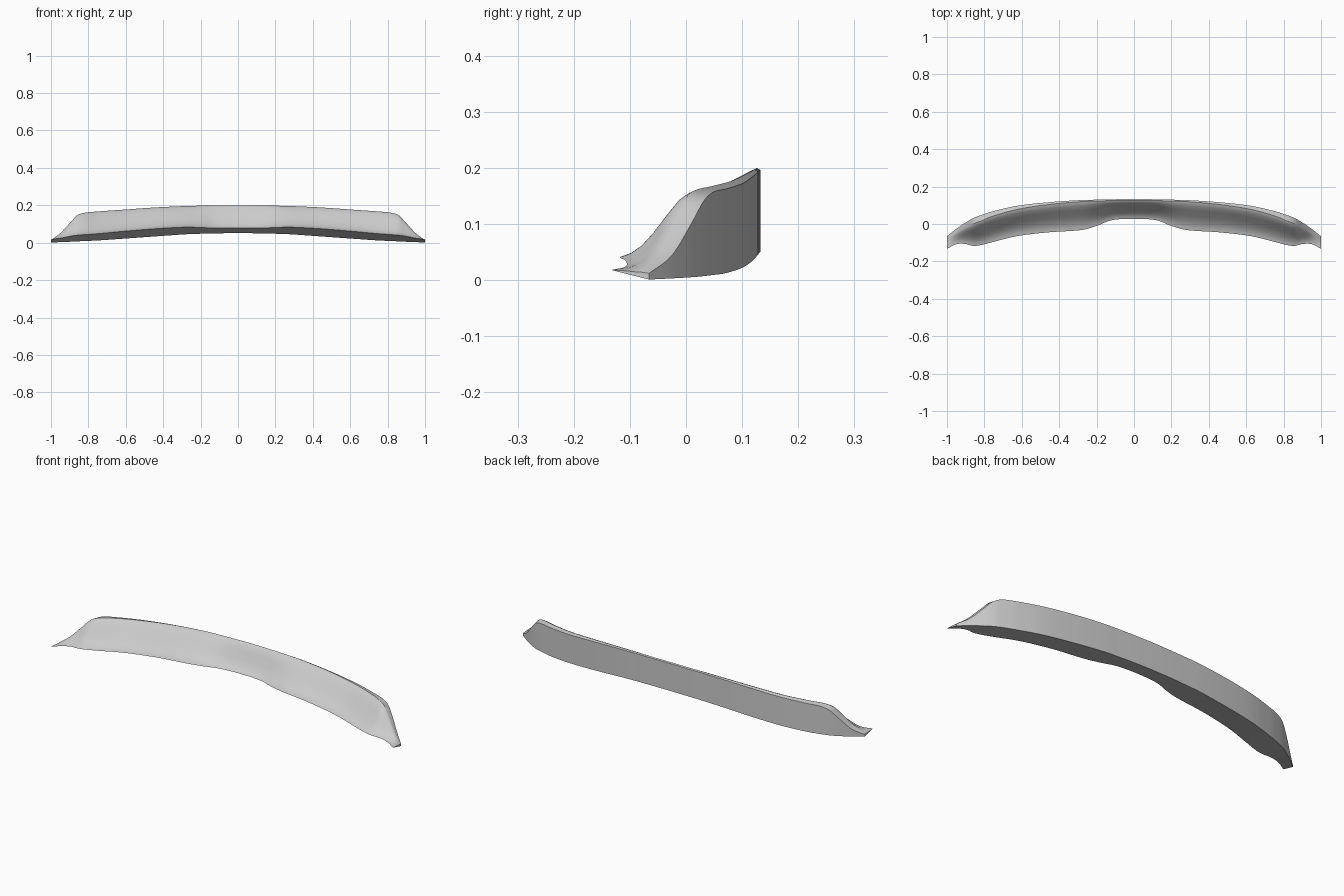
import bpy, bmesh

if "Cube" in bpy.data.objects:
    bpy.data.objects.remove(bpy.data.objects["Cube"])

# Half-span stations: x, lip y, lip z, ridge y, ridge z, back y, back top z, back bottom z
STATIONS = [
    (0.00, 0.028, 0.078, 0.126, 0.200, 0.133, 0.196, 0.051),
    (0.12, 0.020, 0.078, 0.125, 0.199, 0.132, 0.195, 0.050),
    (0.20, -0.010, 0.081, 0.123, 0.198, 0.130, 0.194, 0.048),
    (0.28, -0.032, 0.083, 0.120, 0.196, 0.128, 0.192, 0.045),
    (0.45, -0.044, 0.074, 0.105, 0.188, 0.117, 0.183, 0.033),
    (0.62, -0.064, 0.060, 0.079, 0.176, 0.098, 0.171, 0.021),
    (0.75, -0.095, 0.048, 0.044, 0.167, 0.069, 0.162, 0.012),
    (0.82, -0.113, 0.043, 0.016, 0.160, 0.047, 0.156, 0.009),
    (0.86, -0.117, 0.040, 0.000, 0.146, 0.031, 0.140, 0.007),
    (0.90, -0.107, 0.034, -0.020, 0.104, 0.008, 0.098, 0.005),
    (0.95, -0.108, 0.024, -0.047, 0.051, -0.026, 0.043, 0.003),
    (1.00, -0.133, 0.018, -0.078, 0.014, -0.066, 0.012, 0.001),
]
# S-shaped upper surface from lip (0, 0) to ridge (1, 1)
UPPER = [(0, 0), (.08, .03), (.15, .06), (.31, .18), (.5, .41), (.7, .70), (.85, .90), (.94, .97), (1, 1)]
STEPS = 6


def spline(p, i, t):
    """Non-uniform cubic through the stations, mirrored about the centre."""
    def get(k):
        if k < 0:
            return (-p[1][0],) + p[1][1:]
        return p[min(k, len(p) - 1)]
    a, b, c, d = get(i - 1), get(i), get(i + 1), get(i + 2)
    h = c[0] - b[0]
    out = [b[0] + h * t]
    for k in range(1, len(b)):
        m0 = (c[k] - a[k]) / (c[0] - a[0])
        m1 = (d[k] - b[k]) / (d[0] - b[0])
        out.append(b[k] * (2*t**3 - 3*t*t + 1) + c[k] * (3*t*t - 2*t**3)
                   + h * m0 * (t**3 - 2*t*t + t) + h * m1 * (t**3 - t*t))
    return out


def section(s):
    x, ly, lz, ry, rz, by, bt, bb = s
    pts = [(x, ly + (ry - ly) * u, lz + (rz - lz) * v) for u, v in UPPER]
    return pts + [(x, by, bt), (x, by, bb)]


# Sample half the span, then mirror the sections to the other side
half = [section(spline(STATIONS, i, j / STEPS))
        for i in range(len(STATIONS) - 1) for j in range(STEPS)]
half.append(section(STATIONS[-1]))
sections = [[(-x, y, z) for x, y, z in s] for s in reversed(half[1:])] + half

# Loft the sections into one closed body
bm = bmesh.new()
rings = [[bm.verts.new(p) for p in s] for s in sections]
n = len(rings[0])
for r0, r1 in zip(rings, rings[1:]):
    for k in range(n):
        m = (k + 1) % n
        bm.faces.new((r0[k], r1[k], r1[m], r0[m]))
bm.faces.new(rings[0])
bm.faces.new(rings[-1][::-1])
bmesh.ops.recalc_face_normals(bm, faces=bm.faces)

mesh = bpy.data.meshes.new("rear_spoiler")
bm.to_mesh(mesh)
bm.free()
spoiler = bpy.data.objects.new("rear_spoiler", mesh)
bpy.context.collection.objects.link(spoiler)
bpy.context.view_layer.objects.active = spoiler
spoiler.select_set(True)
bpy.ops.object.shade_smooth_by_angle(angle=0.52)
